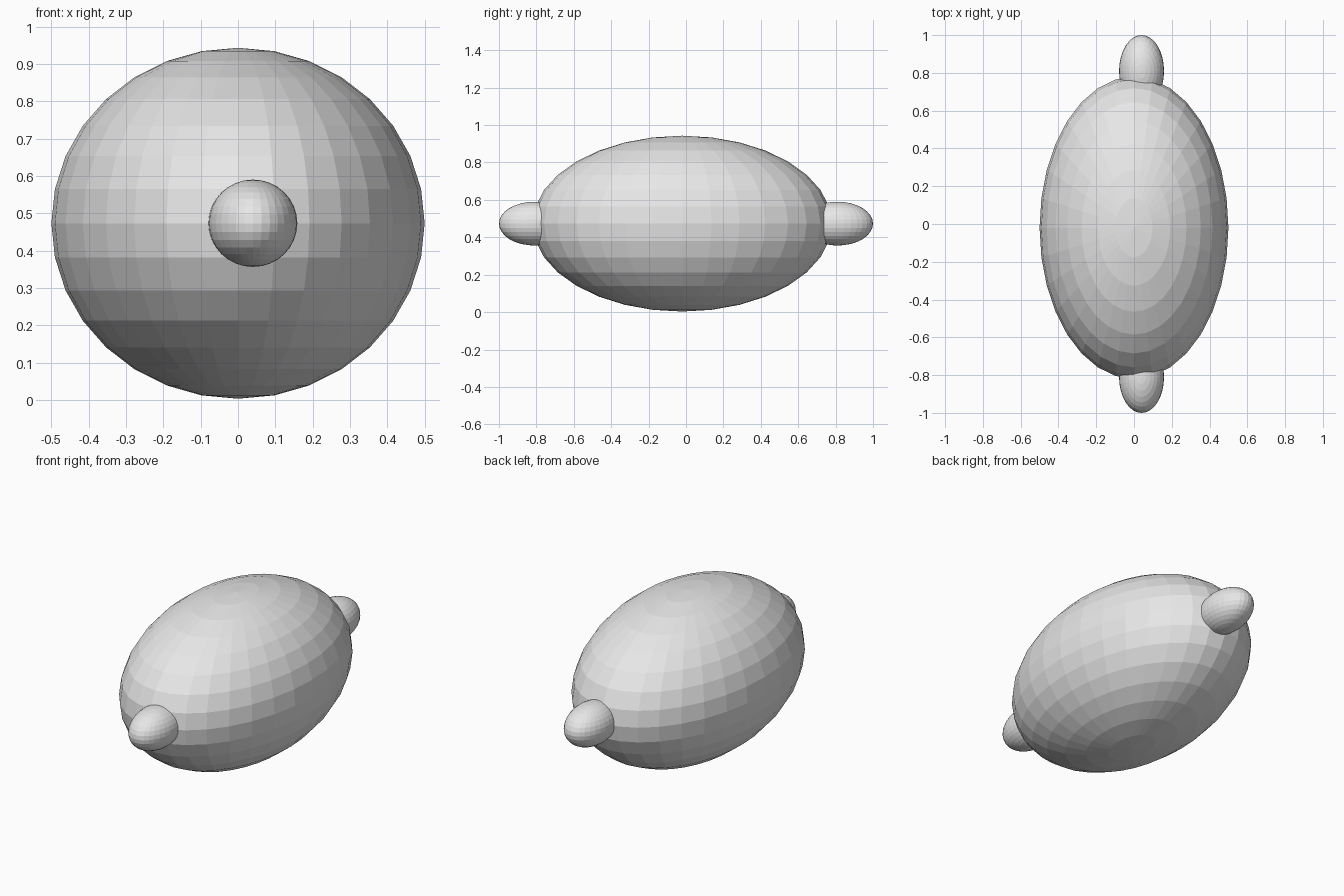
import bpy

cube = bpy.data.objects.get("Cube")
if cube:
    bpy.data.objects.remove(cube, do_unlink=True)

# One plain grey for the whole model
grey = bpy.data.materials.new("light_grey")
grey.use_nodes = True
colour = (0.8, 0.8, 0.8, 1.0)
grey.diffuse_color = colour
grey.node_tree.nodes["Principled BSDF"].inputs["Base Color"].default_value = colour

MID_HEIGHT = 0.473


def ellipsoid(name, x, y, radii):
    """Flat-shaded stretched sphere with its poles up and down."""
    bpy.ops.mesh.primitive_uv_sphere_add(
        segments=32, ring_count=16, radius=1, location=(x, y, MID_HEIGHT))
    obj = bpy.context.object
    obj.name = name
    obj.scale = radii
    bpy.ops.object.transform_apply(location=False, rotation=False, scale=True)
    bpy.ops.object.shade_flat()
    obj.data.materials.append(grey)
    return obj


# Large body
ellipsoid("body", 0, -0.02, (0.5, 0.8, 0.47))

# Small knob at each end, slightly off centre
for name, side in (("front_knob", -1), ("back_knob", 1)):
    ellipsoid(name, 0.04, side * 0.81, (0.119, 0.19, 0.117))
